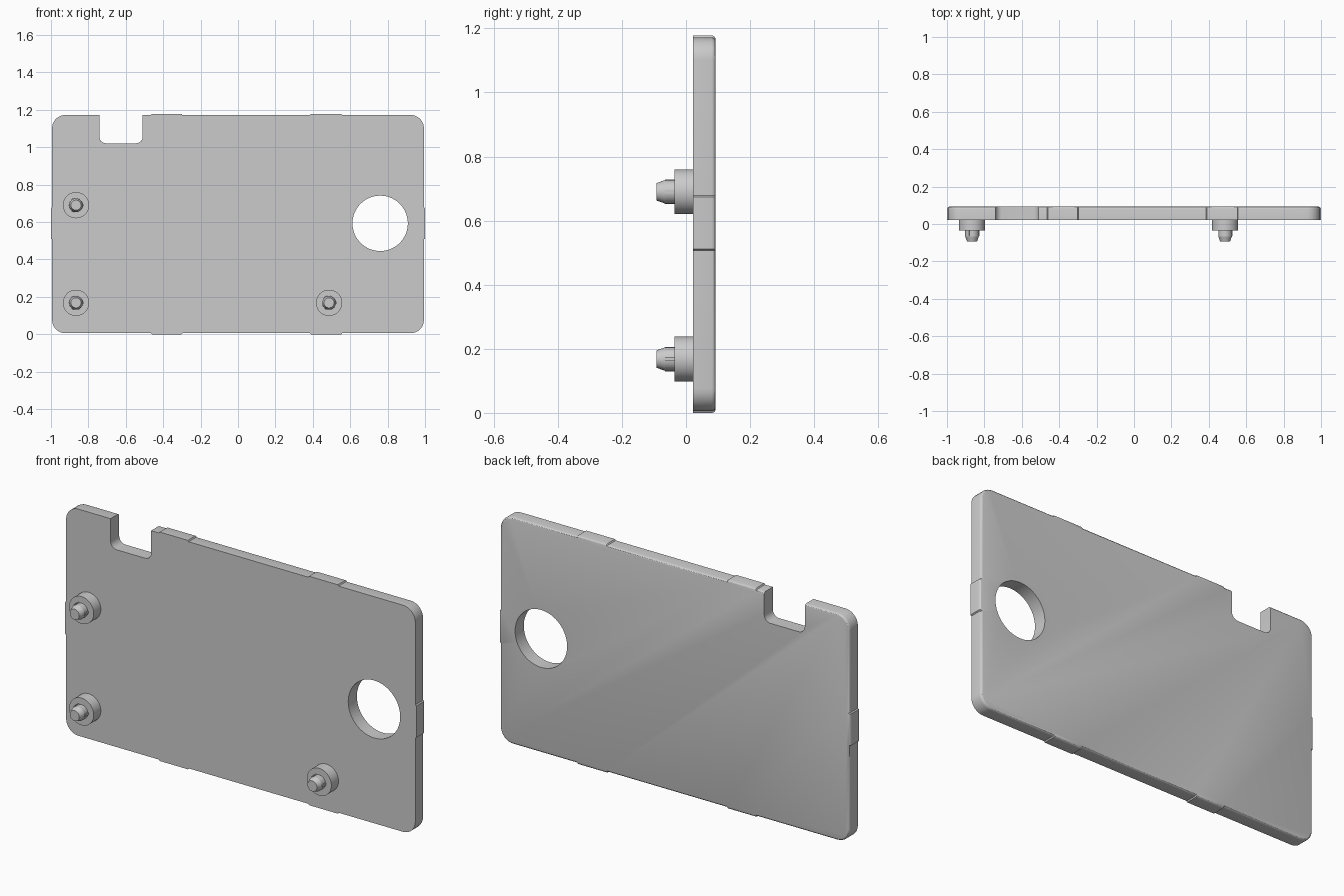
import bpy, bmesh, math

if "Cube" in bpy.data.objects:
    bpy.data.objects.remove(bpy.data.objects["Cube"])

FRONT, BACK = 0.022, 0.0925      # plate faces in y
HX, Z0, Z1 = 0.994, 0.006, 1.172  # plate half width, bottom, top
TAB = 0.006                       # how far the tabs stand out


def arc(cx, cz, r, a0, a1, n=8):
    return [(cx + r * math.cos(math.radians(a0 + (a1 - a0) * i / n)),
             cz + r * math.sin(math.radians(a0 + (a1 - a0) * i / n))) for i in range(n + 1)]


def loft(name, rings):
    """Solid through equal-length (x, z) outlines, given as (y, outline)."""
    bm = bmesh.new()
    loops = [[bm.verts.new((x, y, z)) for x, z in pts] for y, pts in rings]
    n = len(loops[0])
    for a, b in zip(loops, loops[1:]):
        for i in range(n):
            j = (i + 1) % n
            bm.faces.new((a[i], a[j], b[j], b[i]))
    bm.faces.new(loops[0])
    bm.faces.new(loops[-1][::-1])
    bmesh.ops.recalc_face_normals(bm, faces=bm.faces[:])
    me = bpy.data.meshes.new(name)
    bm.to_mesh(me)
    bm.free()
    ob = bpy.data.objects.new(name, me)
    bpy.context.collection.objects.link(ob)
    return ob


def smooth(ob, angle=30):
    bpy.ops.object.select_all(action='DESELECT')
    ob.select_set(True)
    bpy.context.view_layer.objects.active = ob
    bpy.ops.object.shade_smooth_by_angle(angle=math.radians(angle))


def cut(ob, cutter):
    bpy.context.view_layer.objects.active = ob
    mod = ob.modifiers.new("cut", 'BOOLEAN')
    mod.operation = 'DIFFERENCE'
    mod.solver = 'EXACT'
    mod.object = cutter
    bpy.ops.object.modifier_apply(modifier=mod.name)
    bpy.data.objects.remove(cutter, do_unlink=True)


def outline(d):
    """Rounded plate outline with edge tabs, shrunk by d."""
    x, lo, hi, r, s = HX - d, Z0 + d, Z1 - d, 0.07 - d, 0.004
    k = 0.07

    def bump(a, b):   # distance along the edge, distance outward
        return [(a, 0), (a + s, TAB), (b - s, TAB), (b, 0)]
    tabs = bump(-0.465, -0.297) + bump(0.385, 0.557)
    side = bump(0.507, 0.678)
    pts = arc(-HX + k, Z0 + k, r, 180, 270)
    pts += [(t, lo - o) for t, o in tabs]
    pts += arc(HX - k, Z0 + k, r, 270, 360)
    pts += [(x + o, t) for t, o in side]
    pts += arc(HX - k, Z1 - k, r, 0, 90)
    pts += [(t, hi + o) for t, o in reversed(tabs)]
    pts += arc(-HX + k, Z1 - k, r, 90, 180)
    pts += [(-x - o, t) for t, o in reversed(side)]
    return pts


# Plate with a rounded back edge
R = 0.012
plate = loft("cover_plate", [(FRONT, outline(0))] + [
    (BACK - R + R * math.sin(math.radians(a)), outline(R - R * math.cos(math.radians(a))))
    for a in (0, 30, 60, 90)])

# Round window
hole = arc(0.76, 0.593, 0.148, 0, 360, 64)[:-1]
cut(plate, loft("hole_cutter", [(-0.1, hole), (0.2, hole)]))

# Notch in the top edge with rounded lower corners
nr = 0.035
notch = (arc(-0.741 + nr, 1.021 + nr, nr, 180, 270, 6)
         + arc(-0.51 - nr, 1.021 + nr, nr, 270, 360, 6) + [(-0.51, 1.3), (-0.741, 1.3)])
cut(plate, loft("notch_cutter", [(-0.1, notch), (0.2, notch)]))
smooth(plate)

# Mounting pegs: wide boss, tapered pin and three snap ribs
for i, (px, pz) in enumerate([(-0.866, 0.69), (-0.866, 0.168), (0.487, 0.168)], 1):
    def ring(r):
        return arc(px, pz, r, 0, 360, 40)[:-1]
    smooth(loft(f"peg_boss_{i}", [(FRONT + 0.003, ring(0.07)), (-0.036, ring(0.07))]))
    smooth(loft(f"peg_pin_{i}", [(-0.03, ring(0.0365)), (-0.066, ring(0.0365)),
                                 (-0.0925, ring(0.027))]), 14)
    for k in range(3):
        a = math.radians(120 * k)
        c, s = math.cos(a), math.sin(a)
        rib = [(px + u * c - v * s, pz + u * s + v * c)
               for u, v in ((0.025, -0.006), (0.0405, -0.006), (0.0405, 0.006), (0.025, 0.006))]
        loft(f"peg_rib_{i}_{k + 1}", [(-0.03, rib), (-0.065, rib)])
